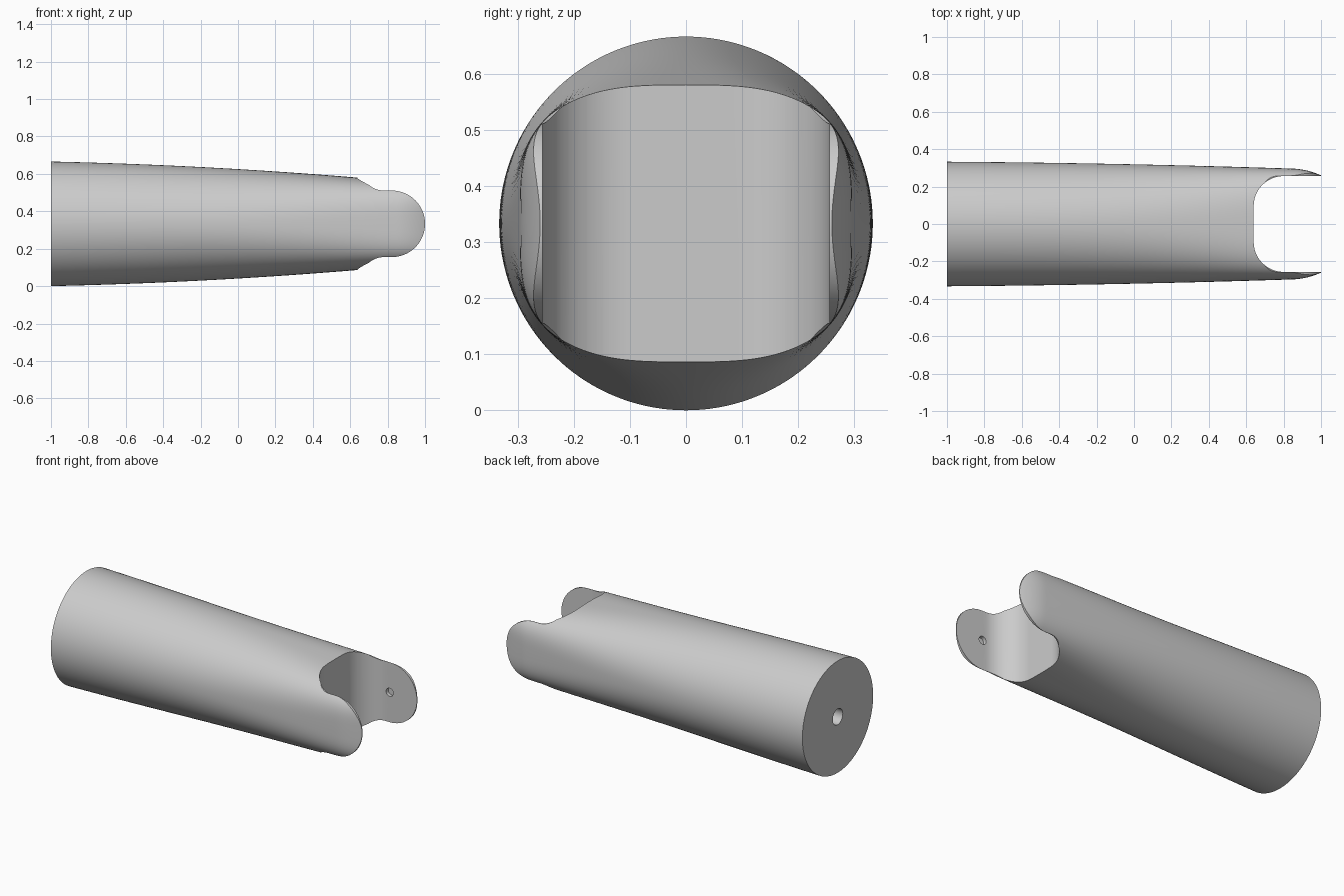
import bpy, bmesh
from math import cos, sin, pi, copysign
from mathutils import Matrix, Vector

cube = bpy.data.objects.get("Cube")
if cube:
    bpy.data.objects.remove(cube, do_unlink=True)

MID = 0.333      # height of the long axis
RINGS, SIDES = 72, 144

grey = bpy.data.materials.new("plain_grey")
grey.use_nodes = True
grey.diffuse_color = (0.6, 0.6, 0.6, 1)
grey.node_tree.nodes["Principled BSDF"].inputs["Base Color"].default_value = (0.6, 0.6, 0.6, 1)


def make_object(name, bm):
    bmesh.ops.recalc_face_normals(bm, faces=bm.faces)
    mesh = bpy.data.meshes.new(name)
    bm.to_mesh(mesh)
    bm.free()
    mesh.materials.append(grey)
    obj = bpy.data.objects.new(name, mesh)
    bpy.context.collection.objects.link(obj)
    return obj


def arc(cx, cy, r, start, end, steps=24):
    return [(cx + r * cos(start + (end - start) * i / steps),
             cy + r * sin(start + (end - start) * i / steps)) for i in range(steps + 1)]


def prism(name, points, depth):
    """Extrude a closed outline along the depth vector."""
    bm = bmesh.new()
    face = bm.faces.new([bm.verts.new(p) for p in points])
    ext = bmesh.ops.extrude_face_region(bm, geom=[face])
    moved = [v for v in ext["geom"] if isinstance(v, bmesh.types.BMVert)]
    bmesh.ops.translate(bm, verts=moved, vec=Vector(depth))
    return make_object(name, bm)


def drill(name, centre, radius, length, axis):
    bm = bmesh.new()
    turn = Matrix.Rotation(pi / 2, 4, axis)
    bmesh.ops.create_cone(bm, cap_ends=True, segments=32, radius1=radius, radius2=radius,
                          depth=length, matrix=Matrix.Translation(centre) @ turn)
    return make_object(name, bm)


def cut(obj, tool, operation="DIFFERENCE"):
    mod = obj.modifiers.new(tool.name, "BOOLEAN")
    mod.operation, mod.solver, mod.object = operation, "EXACT", tool
    bpy.context.view_layer.objects.active = obj
    bpy.ops.object.modifier_apply(modifier=mod.name)
    bpy.data.objects.remove(tool, do_unlink=True)


# Tapered body: round at the base, squarer towards the fork
bm = bmesh.new()
rings = []
for i in range(RINGS + 1):
    t = 2 * (1 - (1 - i / RINGS) ** 1.5)
    width = 0.333 - 0.007 * t - 0.007 * t * t - 0.031 * (max(0, t - 1.85) / 0.15) ** 2
    height = 0.333 - 0.0218 * t - 0.0187 * t * t
    power = 2 / (2 + (t / 1.64) ** 4)
    ring = []
    for k in range(SIDES):
        c, s = cos(2 * pi * k / SIDES), sin(2 * pi * k / SIDES)
        ring.append(bm.verts.new((t - 1, copysign(width * abs(c) ** power, c),
                                  MID + copysign(height * abs(s) ** power, s))))
    rings.append(ring)
for a, b in zip(rings, rings[1:]):
    for k in range(SIDES):
        n = (k + 1) % SIDES
        bm.faces.new((a[k], a[n], b[n], b[k]))
bm.faces.new(rings[0])
bm.faces.new(rings[-1])
body = make_object("forked_tapered_arm", bm)

# Side outline: fillets leading into rounded lobes
upper = [(-1.2, 0.5), (0.66, 0.5)] + arc(0.78, 0.298, 0.12, pi, 1.5 * pi)
upper += arc(0.822, 0, 0.178, pi / 2, 0)
outline = upper + [(x, -z) for x, z in reversed(upper[:-1])]
cut(body, prism("side_outline", [(x, -0.5, MID + z) for x, z in outline], (0, 1, 0)), "INTERSECT")

# Slot between the two lobes, with rounded inner corners
half = [(1.2, 0.256)] + arc(0.8, 0.096, 0.16, pi / 2, pi)
slot = half + [(x, -y) for x, y in reversed(half)]
cut(body, prism("fork_slot", [(x, y, -0.5) for x, y in slot], (0, 0, 2)))

# Blind holes: pivot sockets in the lobes and one in the base
cut(body, drill("pivot_sockets", (0.82, 0, MID), 0.024, 0.555, "X"))
cut(body, drill("base_socket", (-1, 0, MID), 0.047, 0.5, "Y"))

bpy.ops.object.select_all(action="DESELECT")
body.select_set(True)
bpy.context.view_layer.objects.active = body
bpy.ops.object.shade_smooth_by_angle(angle=pi / 6)
